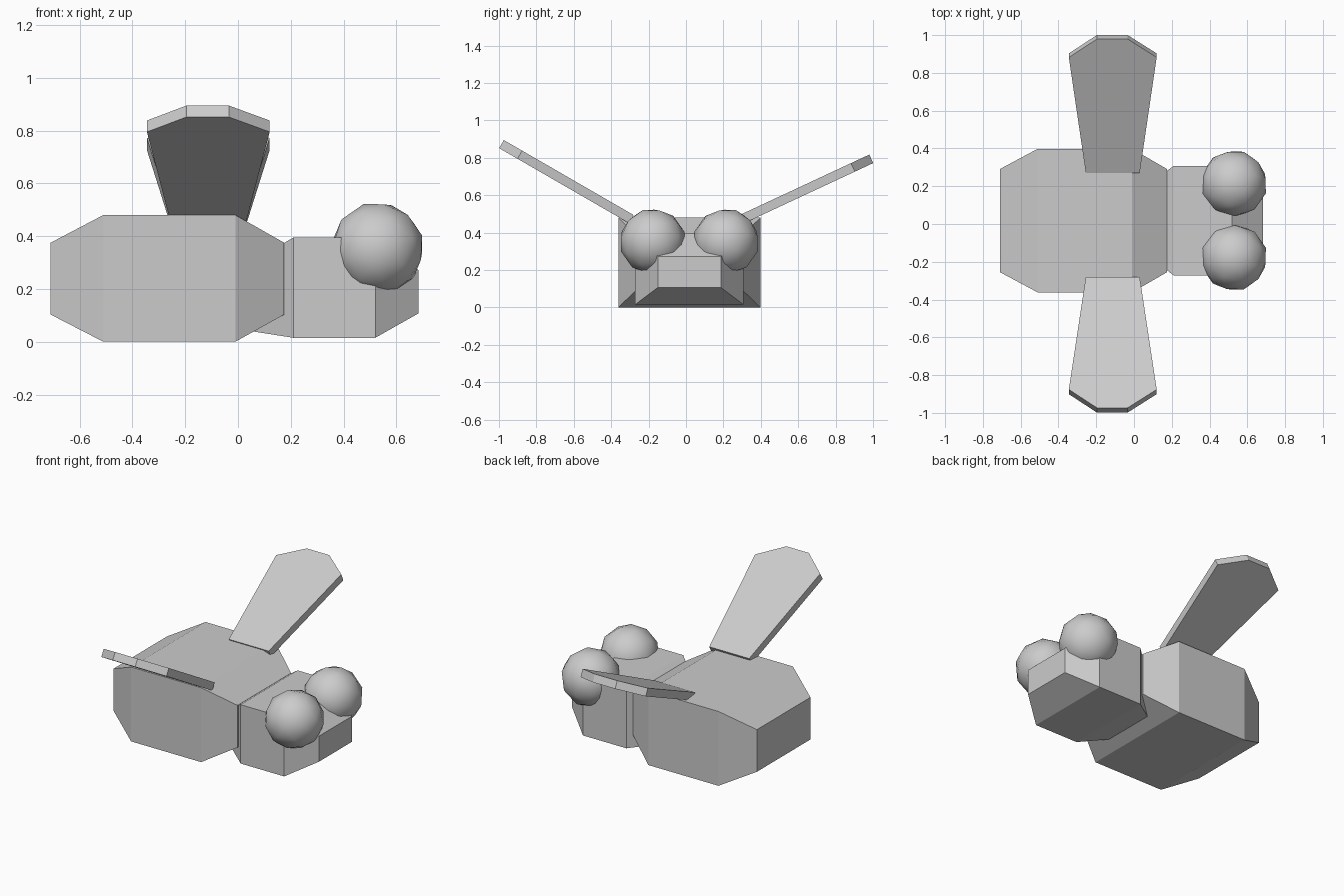
import bpy, bmesh, math
from mathutils import Vector

if "Cube" in bpy.data.objects:
    bpy.data.objects.remove(bpy.data.objects["Cube"])

MID = 0.018  # y of the symmetry line


def finish(bm, name):
    bmesh.ops.recalc_face_normals(bm, faces=bm.faces)
    me = bpy.data.meshes.new(name)
    bm.to_mesh(me)
    bm.free()
    ob = bpy.data.objects.new(name, me)
    bpy.context.collection.objects.link(ob)
    return ob


def loft(name, sections):
    """Rectangular sections along x: (x, half width, z low, z high)."""
    bm = bmesh.new()
    rings = [[bm.verts.new(p) for p in ((x, MID - w, lo), (x, MID + w, lo),
                                        (x, MID + w, hi), (x, MID - w, hi))]
             for x, w, lo, hi in sections]
    for a, b in zip(rings, rings[1:]):
        for i in range(4):
            j = (i + 1) % 4
            bm.faces.new((a[i], a[j], b[j], b[i]))
    bm.faces.new(rings[0])
    bm.faces.new(rings[-1])
    finish(bm, name)


def wing(name, side, root_y, root_z, tip_y, angle):
    """Tapered plate rising outward; root_z is the height of its upper root edge."""
    c, s = math.cos(angle), math.sin(angle)
    wide_y = tip_y - 0.098
    outline = [(-0.255, root_y), (-0.345, wide_y), (-0.195, tip_y),
               (-0.035, tip_y), (0.12, wide_y), (0.03, root_y)]
    bm = bmesh.new()
    face = bm.faces.new([bm.verts.new((x, side * y, root_z + (y - root_y) * s / c))
                         for x, y in outline])
    ext = bmesh.ops.extrude_face_region(bm, geom=[face], use_keep_orig=True)
    lower = [g for g in ext["geom"] if isinstance(g, bmesh.types.BMVert)]
    bmesh.ops.translate(bm, verts=lower, vec=Vector((0, side * s, -c)) * 0.05)
    finish(bm, name)


# Body and head: blocks with tapered ends
loft("body", [(-0.71, 0.273, 0.103, 0.375), (-0.51, 0.38, 0, 0.48),
              (-0.01, 0.38, 0, 0.48), (0.175, 0.273, 0.103, 0.375)])
loft("head", [(0.05, 0.168, 0.04, 0.30), (0.21, 0.29, 0.015, 0.395),
              (0.52, 0.29, 0.015, 0.395), (0.683, 0.168, 0.107, 0.272)])

# Wings, raised at slightly different angles
wing("wing_back", 1, 0.27, 0.486, 0.98, math.radians(25))
wing("wing_front", -1, 0.28, 0.494, 0.974, math.radians(30))

# Eyes
for name, side in (("eye_front", -1), ("eye_back", 1)):
    bpy.ops.mesh.primitive_ico_sphere_add(subdivisions=2, radius=0.178,
                                          location=(0.528, MID + side * 0.196, 0.352))
    eye = bpy.context.object
    eye.name = name
    eye.rotation_euler = (side * -0.3, 0.15, 0)
    bpy.ops.object.shade_smooth()
